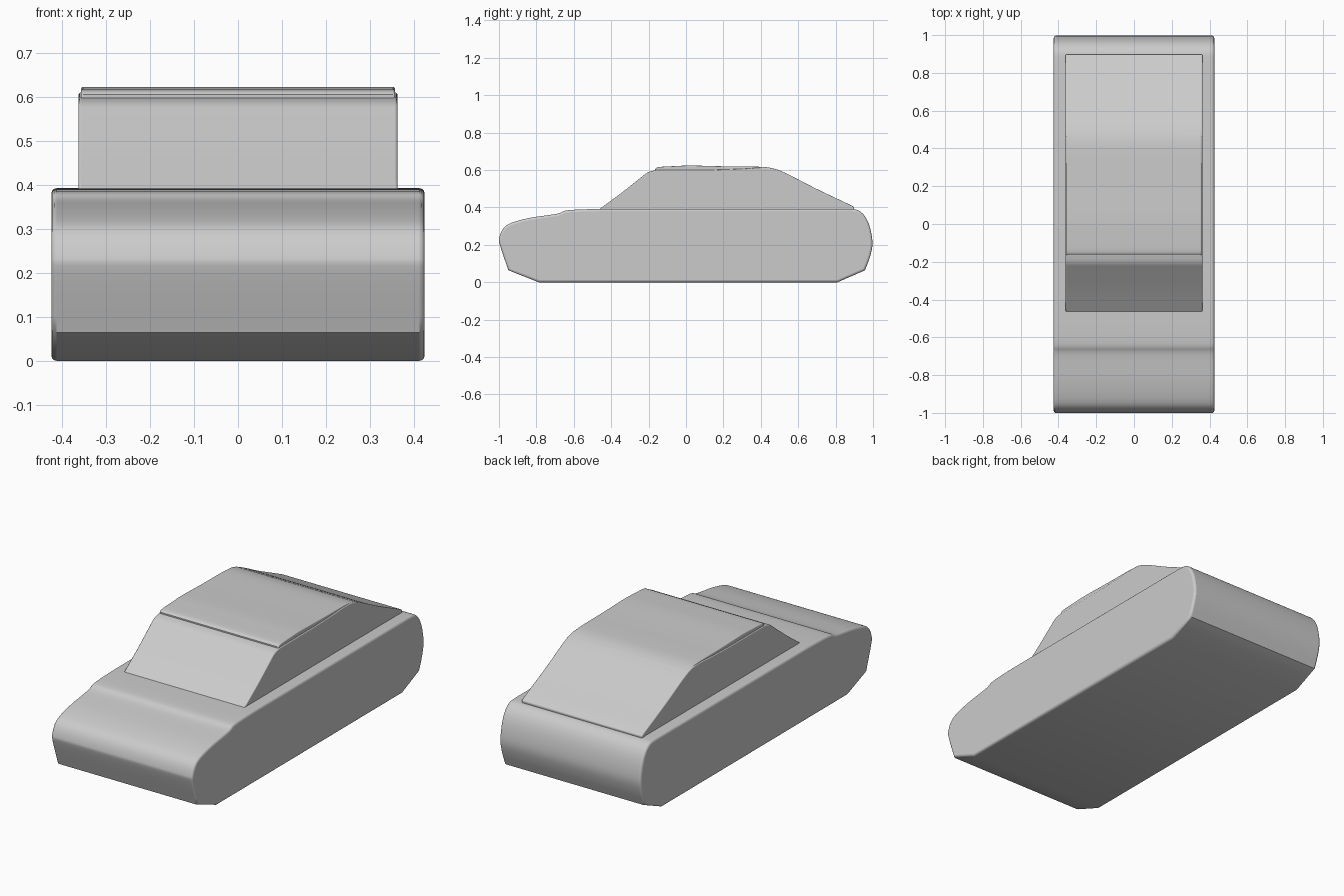
import bpy, bmesh
from mathutils import Vector

if "Cube" in bpy.data.objects:
    bpy.data.objects.remove(bpy.data.objects["Cube"])


def smooth_run(pts, steps=4):
    """Catmull-Rom curve through 2D points."""
    p = [Vector(q) for q in pts]
    p = [p[0] * 2 - p[1]] + p + [p[-1] * 2 - p[-2]]
    out = []
    for i in range(1, len(p) - 2):
        a, b, c, d = p[i - 1:i + 3]
        for s in range(steps):
            t = s / steps
            out.append(0.5 * (2 * b + (c - a) * t + (2 * a - 5 * b + 4 * c - d) * t * t
                              + (3 * b - a - 3 * c + d) * t ** 3))
    return out + [p[-2]]


def extrude_profile(name, profile, half_width, bevel):
    """Side profile (y, z) extruded across x, with rounded side edges."""
    bm = bmesh.new()
    face = bm.faces.new([bm.verts.new((-half_width, y, z)) for y, z in profile])
    geo = bmesh.ops.extrude_face_region(bm, geom=[face])["geom"]
    moved = [v for v in geo if isinstance(v, bmesh.types.BMVert)]
    bmesh.ops.translate(bm, verts=moved, vec=(2 * half_width, 0, 0))
    bmesh.ops.recalc_face_normals(bm, faces=bm.faces)
    mesh = bpy.data.meshes.new(name)
    bm.to_mesh(mesh)
    bm.free()
    ob = bpy.data.objects.new(name, mesh)
    bpy.context.collection.objects.link(ob)
    mod = ob.modifiers.new("rounded_edges", "BEVEL")
    mod.width = bevel
    mod.segments = 3
    mod.limit_method = "ANGLE"
    mod.angle_limit = 1.05
    bpy.ops.object.select_all(action="DESELECT")
    ob.select_set(True)
    bpy.context.view_layer.objects.active = ob
    bpy.ops.object.shade_smooth_by_angle(angle=0.6)
    return ob


# Lower body: bonnet step, flat deck, rounded nose and tail, chamfered underside
nose = smooth_run([(-0.95, 0.064), (-0.995, 0.2), (-0.998, 0.24), (-0.975, 0.29),
                   (-0.93, 0.319), (-0.83, 0.345), (-0.69, 0.366), (-0.645, 0.383),
                   (-0.57, 0.389), (-0.46, 0.392)])
tail = smooth_run([(0.86, 0.393), (0.915, 0.387), (0.955, 0.355), (0.983, 0.295),
                   (0.997, 0.21), (0.985, 0.14), (0.957, 0.064)])
extrude_profile("body", [(-0.787, 0)] + nose + tail + [(0.81, 0)], 0.425, 0.012)

# Cabin: sloping windscreen, roof base and long fastback
front = smooth_run([(-0.465, 0.39), (-0.35, 0.474), (-0.245, 0.557), (-0.205, 0.587),
                    (-0.16, 0.6)])
back = smooth_run([(0.15, 0.601), (0.3, 0.606), (0.4, 0.611), (0.5, 0.598),
                   (0.69, 0.503), (0.89, 0.408)])
extrude_profile("cabin", front + back + [(0.898, 0.402), (0.895, 0.38), (-0.465, 0.38)],
                0.363, 0.005)

# Raised roof panel blending into the rear slope
roof = smooth_run([(-0.165, 0.606), (-0.145, 0.616), (-0.06, 0.621), (0.03, 0.624),
                   (0.2, 0.62), (0.38, 0.618), (0.45, 0.612), (0.5, 0.599)])
extrude_profile("roof_panel", roof + [(0.5, 0.58), (-0.165, 0.58)], 0.358, 0.005)
